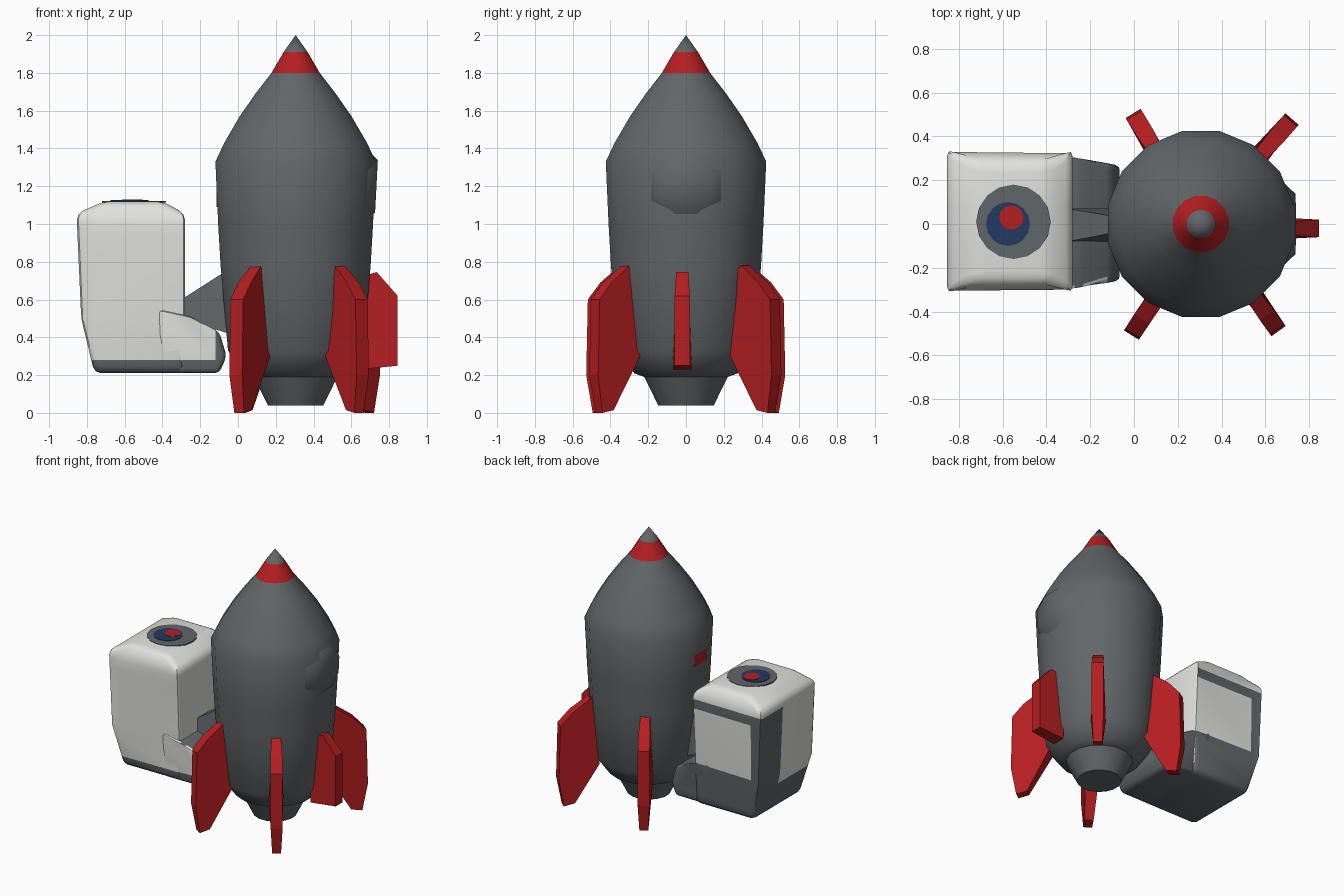
import bpy, bmesh, math
from mathutils import Vector, Matrix

if "Cube" in bpy.data.objects:
    bpy.data.objects.remove(bpy.data.objects["Cube"])

CX = 0.305  # rocket axis


def mat(name, c):
    m = bpy.data.materials.new(name)
    m.diffuse_color = (*c, 1)
    m.use_nodes = True
    m.node_tree.nodes["Principled BSDF"].inputs["Base Color"].default_value = m.diffuse_color
    return m


GREY, WHITE, RED, BLUE = 0, 1, 2, 3
MATS = [mat("dark_grey", (0.122, 0.133, 0.141)), mat("off_white", (0.76, 0.76, 0.74)),
        mat("red", (0.46, 0.013, 0.015)), mat("navy_blue", (0.016, 0.042, 0.115))]


def finish(bm, name, rule, smooth=None):
    """Turn a bmesh into an object, colouring each face by rule(face)."""
    bmesh.ops.recalc_face_normals(bm, faces=bm.faces)
    bm.normal_update()
    for f in bm.faces:
        f.material_index = rule(f) if callable(rule) else rule
    me = bpy.data.meshes.new(name)
    bm.to_mesh(me)
    bm.free()
    for m in MATS:
        me.materials.append(m)
    ob = bpy.data.objects.new(name, me)
    bpy.context.collection.objects.link(ob)
    if smooth:
        bpy.ops.object.select_all(action='DESELECT')
        ob.select_set(True)
        bpy.context.view_layer.objects.active = ob
        bpy.ops.object.shade_smooth_by_angle(angle=math.radians(smooth))
    return ob


def lathe(profile, sides):
    bm = bmesh.new()
    rings = []
    for r, z in profile:
        if r == 0:
            rings.append([bm.verts.new((CX, 0, z))] * sides)
            continue
        ang = [2 * math.pi * (i + 0.5) / sides for i in range(sides)]
        rings.append([bm.verts.new((CX + r * math.cos(a), r * math.sin(a), z)) for a in ang])
    for lo, hi in zip(rings, rings[1:]):
        for i in range(sides):
            j = (i + 1) % sides
            vs = list(dict.fromkeys([lo[i], lo[j], hi[j], hi[i]]))
            bm.faces.new(vs)
    return bm


def prism(profile, y0, y1):
    """Extrude an (x, z) outline along y."""
    bm = bmesh.new()
    a = [bm.verts.new((x, y0, z)) for x, z in profile]
    b = [bm.verts.new((x, y1, z)) for x, z in profile]
    bm.faces.new(a)
    bm.faces.new(b[::-1])
    n = len(a)
    for i in range(n):
        j = (i + 1) % n
        bm.faces.new((a[i], b[i], b[j], a[j]))
    bmesh.ops.recalc_face_normals(bm, faces=bm.faces)
    return bm


def cut(bm, axis, value):
    co, no = Vector(), Vector()
    co[axis], no[axis] = value, 1
    bmesh.ops.bisect_plane(bm, geom=bm.verts[:] + bm.edges[:] + bm.faces[:],
                           plane_co=co, plane_no=no)


# rocket body with nozzle and red nose ring
body = [(0, 0.04), (0.15, 0.04), (0.225, 0.19), (0.28, 0.21), (0.365, 0.33), (0.405, 0.78),
        (0.418, 1.0), (0.433, 1.33), (0.385, 1.43), (0.302, 1.57), (0.217, 1.69),
        (0.13, 1.80), (0.065, 1.91), (0, 2.0)]
finish(lathe(body, 16), "rocket_body",
       lambda f: RED if 1.80 < f.calc_center_median().z < 1.91 else GREY, 40)

# raised hatch on the right side
bm = bmesh.new()
bmesh.ops.create_cone(bm, cap_ends=True, segments=8, radius1=0.20, radius2=0.15, depth=0.05,
                      matrix=Matrix.Translation((0.708, 0, 1.20)) @
                      Matrix.Rotation(math.radians(93), 4, 'Y') @
                      Matrix.Rotation(math.radians(22.5), 4, 'Z'))
finish(bm, "side_hatch", GREY, 60)

# small red marking on the left side
bm = bmesh.new()
bmesh.ops.create_cube(bm, size=1, matrix=Matrix.Translation((-0.109, -0.01, 1.13)) @
                      Matrix.Diagonal((0.009, 0.14, 0.08, 1)))
finish(bm, "red_marking", RED)

# fins: thick in the middle, thin along the top, bottom and outer edges
LONG = [(0.34, 0.30), (0.50, 0.015), (0.575, 0.0), (0.61, 0.2), (0.60, 0.6),
        (0.52, 0.69), (0.40, 0.78), (0.34, 0.74)]
SHORT = [(0.34, 0.23), (0.54, 0.25), (0.54, 0.62), (0.43, 0.745), (0.34, 0.72)]
for k, (deg, outline, reach) in enumerate([(121.5, LONG, 0.97), (49, LONG, 1.04), (0, SHORT, 1.0),
                                           (-54, LONG, 0.99), (-122, LONG, 0.98)]):
    bm = prism(outline, -0.05, 0.05)
    for v in bm.verts:
        z = v.co.z
        v.co.y *= 0.6 if z < 0.1 else 0.65 if z > 0.7 else 0.8 if v.co.x > 0.45 else 1
        v.co.x *= reach
    bm.transform(Matrix.Translation((CX, -0.02 if deg == 0 else 0, 0)) @
                 Matrix.Rotation(math.radians(deg), 4, 'Z'))
    finish(bm, f"fin_{k + 1}", RED)

# side block: rounded tower
bm = prism([(-0.76, 0.21), (-0.28, 0.21), (-0.28, 1.055), (-0.40, 1.12),
            (-0.71, 1.12), (-0.855, 1.055), (-0.83, 0.5)], -0.32, 0.345)
for v in bm.verts:
    if v.co.z < 0.3:
        v.co.y *= 0.85
    elif v.co.z > 1.1:
        v.co.y *= 0.78
bmesh.ops.bevel(bm, geom=bm.edges[:], offset=0.035, segments=2, profile=0.5, affect='EDGES')
for axis, value in [(2, 0.28), (2, 0.42), (2, 0.52), (2, 0.93), (2, 1.0), (0, -0.76), (1, 0.08)]:
    cut(bm, axis, value)


def tower_rule(f):
    c, n = f.calc_center_median(), f.normal
    if c.z < 0.28:
        return GREY
    if n.y > 0.5 and c.z < 1.0 and (c.z < 0.52 or c.z > 0.93 or c.x < -0.76):
        return GREY
    if n.x < -0.4 and c.z < 1.0 and (c.y > 0.08 or c.z < 0.42) and n.y > -0.3:
        return GREY
    return WHITE


finish(bm, "tower", tower_rule, 50)

# foot of the tower reaching to the rocket
bm = prism([(-0.42, 0.21), (-0.10, 0.21), (-0.06, 0.30), (-0.10, 0.43),
            (-0.25, 0.51), (-0.42, 0.55)], -0.305, 0.315)
for v in bm.verts:
    if v.co.z < 0.25:
        v.co.y *= 0.87
    elif v.co.x > -0.2:
        v.co.y *= 0.85
bmesh.ops.bevel(bm, geom=bm.edges[:], offset=0.025, segments=2, profile=0.5, affect='EDGES')
cut(bm, 2, 0.28)
cut(bm, 0, -0.12)


def foot_rule(f):
    c = f.calc_center_median()
    return WHITE if f.normal.y < -0.3 and c.z > 0.28 and c.x < -0.12 else GREY


finish(bm, "foot", foot_rule, 50)

# wedge strut between tower and rocket
bm = prism([(-0.30, 0.50), (-0.05, 0.42), (-0.05, 0.76), (-0.30, 0.60)], -0.08, 0.07)
for v in bm.verts:
    if v.co.z > 0.7:
        v.co.y *= 0.4
finish(bm, "strut", GREY)

# target on the tower roof
for name, x, y, r, top, m in [("target_outer", -0.55, 0.01, 0.17, 1.123, GREY),
                              ("target_middle", -0.575, 0.0, 0.10, 1.126, BLUE),
                              ("target_centre", -0.56, 0.03, 0.055, 1.129, RED)]:
    bm = bmesh.new()
    bmesh.ops.create_cone(bm, cap_ends=True, segments=16, radius1=r, radius2=r, depth=0.008,
                          matrix=Matrix.Translation((x, y, top - 0.004)))
    finish(bm, name, m)
